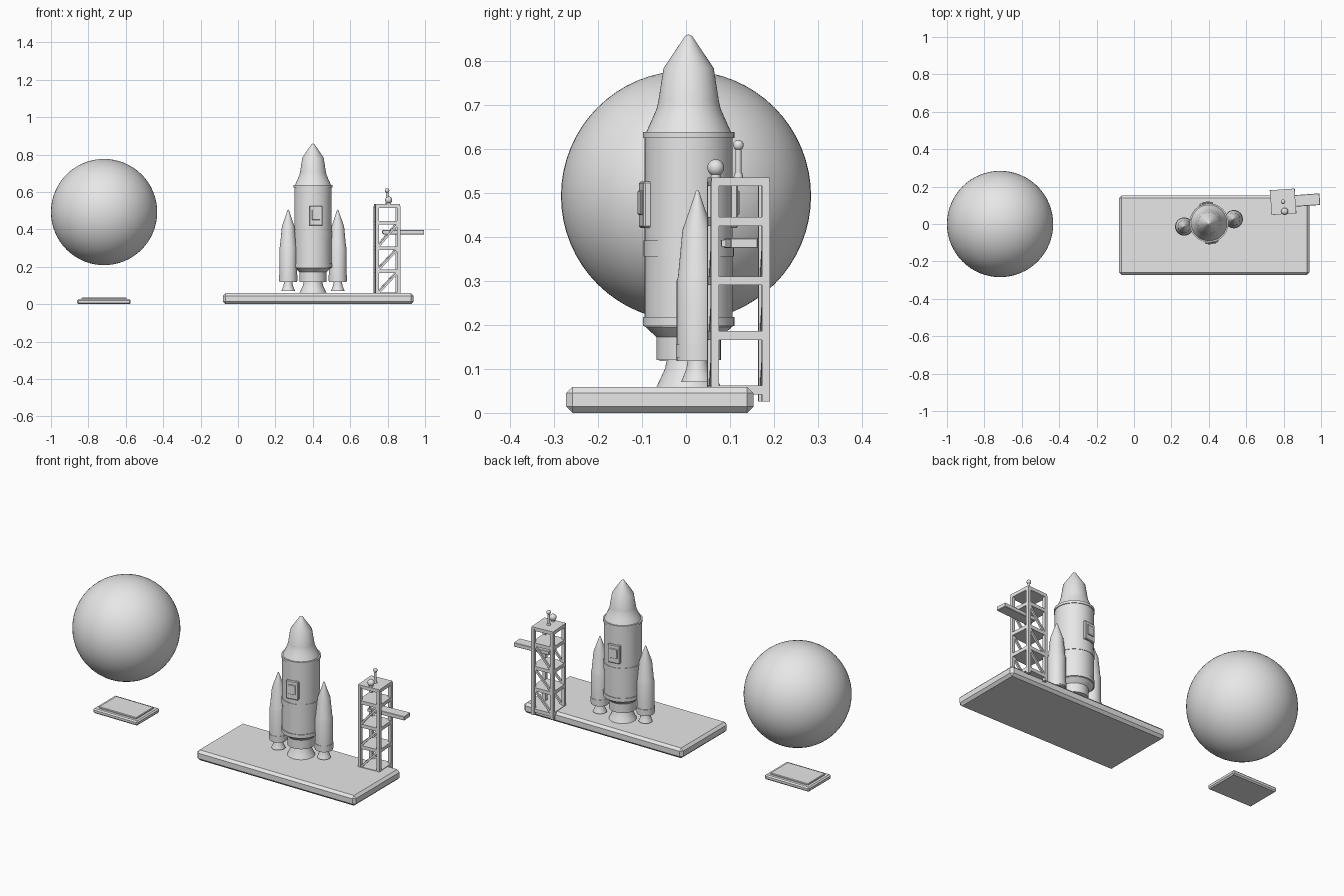
import bpy
import bmesh
from math import radians, sin, cos, pi
from mathutils import Matrix, Vector

cube = bpy.data.objects.get("Cube")
if cube:
    bpy.data.objects.remove(cube, do_unlink=True)

GREY = (0.8, 0.8, 0.8, 1.0)
grey = bpy.data.materials.new("plain_grey")
grey.use_nodes = True
grey.diffuse_color = GREY
grey.node_tree.nodes["Principled BSDF"].inputs["Base Color"].default_value = GREY


def place(x, y, degrees):
    """Local frame of a group: position on the ground and turn about z."""
    return Matrix.Translation((x, y, 0)) @ Matrix.Rotation(radians(degrees), 4, "Z")


def finish(name, bm, frame=Matrix(), smooth=False):
    bmesh.ops.recalc_face_normals(bm, faces=bm.faces[:])
    bm.transform(frame)
    mesh = bpy.data.meshes.new(name)
    bm.to_mesh(mesh)
    bm.free()
    mesh.materials.append(grey)
    obj = bpy.data.objects.new(name, mesh)
    bpy.context.scene.collection.objects.link(obj)
    if smooth:
        bpy.ops.object.select_all(action="DESELECT")
        obj.select_set(True)
        bpy.context.view_layer.objects.active = obj
        bpy.ops.object.shade_smooth_by_angle(angle=radians(30))
    return obj


def box(name, low, high, frame=Matrix(), bevel=0.0):
    low, high = Vector(low), Vector(high)
    bm = bmesh.new()
    size = Matrix.Diagonal((*(high - low), 1))
    bmesh.ops.create_cube(bm, size=1, matrix=Matrix.Translation((low + high) / 2) @ size)
    if bevel:
        bmesh.ops.bevel(bm, geom=bm.edges[:], offset=bevel, segments=1, affect="EDGES")
    return finish(name, bm, frame)


def lathe(name, profile, frame=Matrix(), sides=48):
    """Turn (radius, height) points about z and cap both ends."""
    bm = bmesh.new()
    rings = [[bm.verts.new((r * cos(2 * pi * i / sides), r * sin(2 * pi * i / sides), z))
              for i in range(sides)] for r, z in profile]
    for a, b in zip(rings, rings[1:]):
        for i in range(sides):
            j = (i + 1) % sides
            bm.faces.new((a[i], a[j], b[j], b[i]))
    bm.faces.new(rings[0])
    bm.faces.new(rings[-1])
    return finish(name, bm, frame, True)


def ball(name, centre, radius, frame=Matrix(), sides=24):
    bm = bmesh.new()
    bmesh.ops.create_uvsphere(bm, u_segments=sides, v_segments=sides // 2, radius=radius,
                              matrix=Matrix.Translation(centre))
    return finish(name, bm, frame, True)


def strut(name, start, end, thickness, frame):
    """Square bar between two points."""
    start, end = Vector(start), Vector(end)
    axis = end - start
    bm = bmesh.new()
    turn = axis.to_track_quat("Z", "Y").to_matrix().to_4x4()
    size = Matrix.Diagonal((thickness, thickness, axis.length, 1))
    bmesh.ops.create_cube(bm, size=1, matrix=Matrix.Translation((start + end) / 2) @ turn @ size)
    return finish(name, bm, frame)


# Floating globe and its stand plate
ball("globe", (-0.716, 0, 0.493), 0.284, sides=64)
box("stand_plate", (-0.86, -0.103, 0), (-0.574, 0.103, 0.027), bevel=0.007)
box("stand_panel", (-0.838, -0.081, 0.02), (-0.596, 0.081, 0.035), bevel=0.003)

# Launch platform
box("launch_platform", (-0.08, -0.272, 0), (0.938, 0.153, 0.059), bevel=0.014)

# Main rocket
rocket = place(0.401, 0.006, 8.5)
lathe("main_nozzle", [(0.073, 0.059), (0.064, 0.078), (0.054, 0.1), (0.048, 0.125)], rocket)
lathe("engine_section", [(0.073, 0.12), (0.073, 0.172), (0.1, 0.197)], rocket)
lathe("rocket_body", [(0.1, 0.195), (0.1, 0.63)], rocket)
for name, r, low, high in (("lower_ring", 0.104, 0.197, 0.218),
                           ("middle_band", 0.1025, 0.355, 0.392),
                           ("upper_ring", 0.104, 0.624, 0.638)):
    lathe(name, [(r, low), (r, high)], rocket)
lathe("nose_section", [(0.097, 0.636), (0.084, 0.665), (0.073, 0.69), (0.069, 0.707),
                       (0.057, 0.783), (0.012, 0.85), (0.008, 0.856), (0.002, 0.859)], rocket)

# Hatches on the front and the back
for side, turn in (("front", 0), ("back", 180)):
    hatch = rocket @ Matrix.Rotation(radians(turn), 4, "Z")
    box(side + "_hatch", (-0.036, -0.109, 0.42), (0.036, -0.08, 0.526), hatch, 0.004)
    box(side + "_hatch_panel", (-0.022, -0.114, 0.45), (0.022, -0.1, 0.505), hatch, 0.002)

# Side boosters
for side, x in (("right", -0.134), ("left", 0.134)):
    frame = rocket @ Matrix.Translation((x, 0, 0))
    lathe(side + "_booster_nozzle", [(0.037, 0.07), (0.031, 0.085), (0.025, 0.1), (0.022, 0.12)],
          frame, 32)
    lathe(side + "_booster_body", [(0.047, 0.118), (0.047, 0.3), (0.044, 0.31), (0.034, 0.415),
                                   (0.008, 0.49), (0.004, 0.502), (0.001, 0.506)], frame, 32)
    lathe(side + "_booster_ring", [(0.049, 0.125), (0.049, 0.155)], frame, 32)

# Service tower: legs, decks and diagonal braces
tower = place(0.797, 0.119, 4)
HALF, POST = 0.058, 0.018
levels = (0.052, 0.176, 0.3, 0.435, 0.525)
for x in (-HALF, HALF):
    for y in (-HALF, HALF):
        strut("tower_leg", (x, y, 0.026), (x, y, 0.525), POST, tower)
for z in levels:
    reach = HALF + 0.008
    box("tower_deck", (-reach, -reach, z - 0.01), (reach, reach, z + 0.01), tower)
for low, high in zip(levels[:3], levels[1:4]):
    for y in (-HALF, HALF):
        strut("tower_brace", (-HALF, y, low), (HALF, y, high), 0.011, tower)

# Access arm
box("access_arm", (-0.02, -0.031, 0.374), (0.197, 0.031, 0.397), tower, 0.002)
box("arm_bracket", (-0.026, -0.038, 0.378), (0.0, 0.0, 0.393), tower)

# Mast and beacon on the top deck
lathe("mast", [(0.007, 0.53), (0.007, 0.605)], tower, 16)
ball("mast_tip", (0, 0, 0.608), 0.012, tower)
lathe("beacon_base", [(0.012, 0.53), (0.009, 0.545)], tower, 16)
ball("beacon", (0.005, -0.052, 0.557), 0.019, tower)
lathe("beacon_foot", [(0.012, 0.53), (0.01, 0.548)],
      tower @ Matrix.Translation((0.005, -0.052, 0)), 16)
